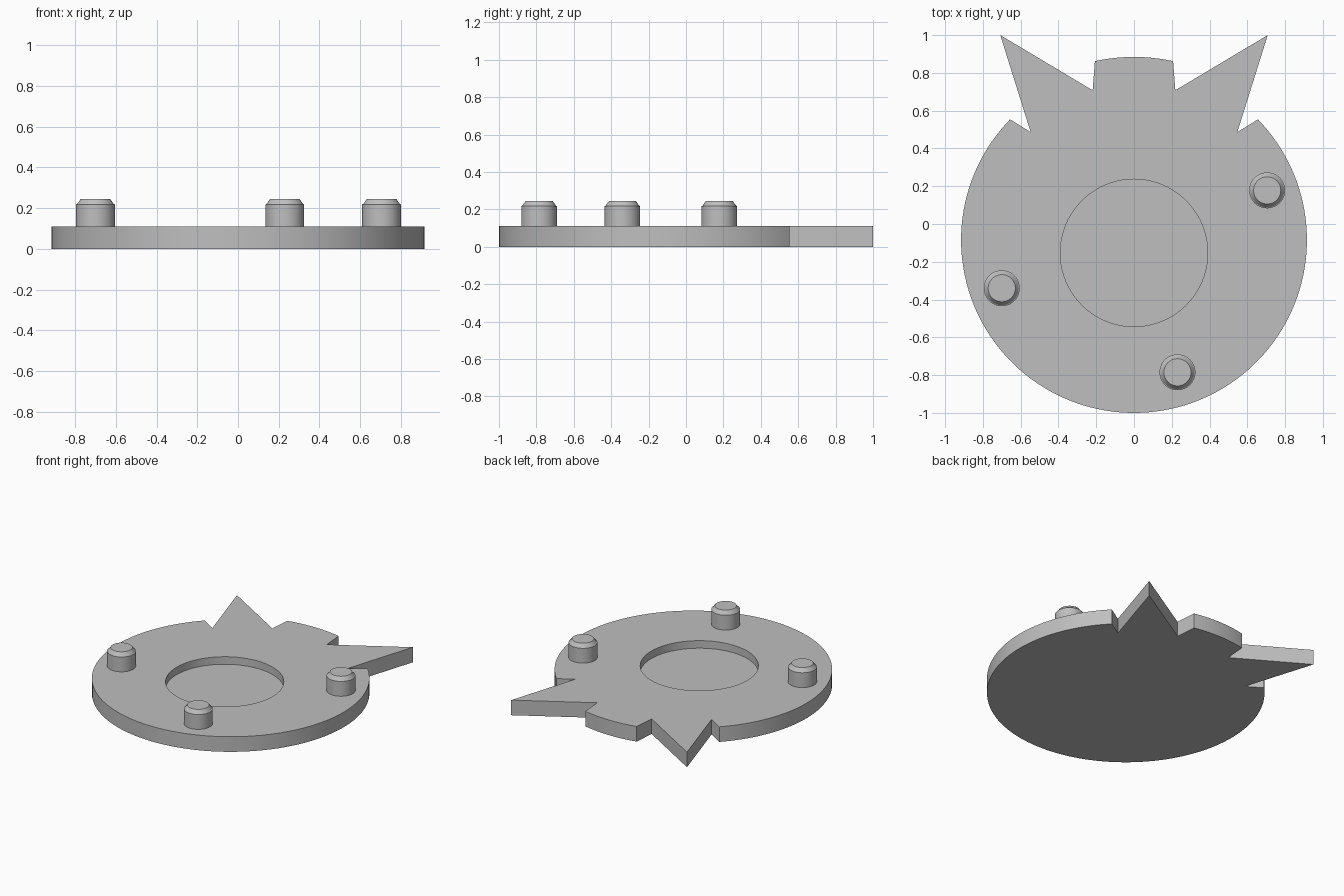
import bpy, bmesh, math

if "Cube" in bpy.data.objects:
    bpy.data.objects.remove(bpy.data.objects["Cube"])

GREY = bpy.data.materials.new("grey")
GREY.diffuse_color = (0.52, 0.52, 0.52, 1)
GREY.use_nodes = True
GREY.node_tree.nodes["Principled BSDF"].inputs["Base Color"].default_value = GREY.diffuse_color

CY, R, R_TAB = -0.0845, 0.9155, 0.969   # plate centre, rim radius, tab radius
THICK, FLOOR = 0.11, 0.055


def arc(radius, a0, a1, n):
    return [(radius * math.cos(a0 + (a1 - a0) * i / n),
             CY + radius * math.sin(a0 + (a1 - a0) * i / n)) for i in range(n + 1)]


def finish(bm, name):
    bmesh.ops.recalc_face_normals(bm, faces=bm.faces)
    mesh = bpy.data.meshes.new(name)
    bm.to_mesh(mesh)
    bm.free()
    mesh.materials.append(GREY)
    obj = bpy.data.objects.new(name, mesh)
    bpy.context.collection.objects.link(obj)
    return obj


def prism(name, outline, z0, z1):
    bm = bmesh.new()
    face = bm.faces.new([bm.verts.new((x, y, z0)) for x, y in outline])
    top = bmesh.ops.extrude_face_region(bm, geom=[face])["geom"]
    bmesh.ops.translate(bm, vec=(0, 0, z1 - z0),
                        verts=[v for v in top if isinstance(v, bmesh.types.BMVert)])
    return finish(bm, name)


def activate(obj):
    bpy.ops.object.select_all(action='DESELECT')
    obj.select_set(True)
    bpy.context.view_layer.objects.active = obj


def lathe(name, profile, centre, n=48):
    """Closed solid of revolution; the profile starts and ends on the axis."""
    bm = bmesh.new()
    verts = [bm.verts.new((r, 0, z)) for r, z in profile]
    edges = [bm.edges.new(p) for p in zip(verts, verts[1:])]
    bmesh.ops.spin(bm, geom=verts + edges, cent=(0, 0, 0), axis=(0, 0, 1),
                   angle=2 * math.pi, steps=n, use_merge=False)
    bmesh.ops.remove_doubles(bm, verts=bm.verts, dist=1e-4)
    obj = finish(bm, name)
    obj.location = (*centre, 0)
    return obj


# Plate outline: right spike, raised tab, mirrored left spike, round rim
spike = [(0.547, 0.486), (0.708, 1.0), (0.219, 0.708)]
rim = math.atan2(0.557 - CY, 0.659)
tab = math.acos(0.207 / R_TAB)
outline = (spike + arc(R_TAB, tab, math.pi - tab, 12)
           + [(-x, y) for x, y in reversed(spike)]
           + arc(R, math.pi - rim, 2 * math.pi + rim, 110))
plate = prism("spiked_plate", outline, 0, THICK)

# Round recess cut part way into the top
circle = [(0.39 * math.cos(2 * math.pi * i / 80),
           -0.153 + 0.39 * math.sin(2 * math.pi * i / 80)) for i in range(80)]
cutter = prism("recess_cutter", circle, FLOOR, 0.3)
cutter.hide_render = True
mod = plate.modifiers.new("recess", 'BOOLEAN')
mod.operation, mod.solver, mod.object = 'DIFFERENCE', 'EXACT', cutter
activate(plate)
bpy.ops.object.modifier_apply(modifier=mod.name)
bpy.data.objects.remove(cutter)
parts = [plate]

# Three pegs with a small shoulder and a chamfered cap
peg = [(0, 0.09), (0.095, 0.09), (0.095, 0.218), (0.09, 0.22), (0.072, 0.245), (0, 0.245)]
for i, centre in enumerate([(0.705, 0.178), (-0.70, -0.34), (0.23, -0.785)]):
    parts.append(lathe(f"peg_{i + 1}", peg, centre))

for obj in parts:
    activate(obj)
    bpy.ops.object.shade_smooth_by_angle(angle=math.radians(25))
